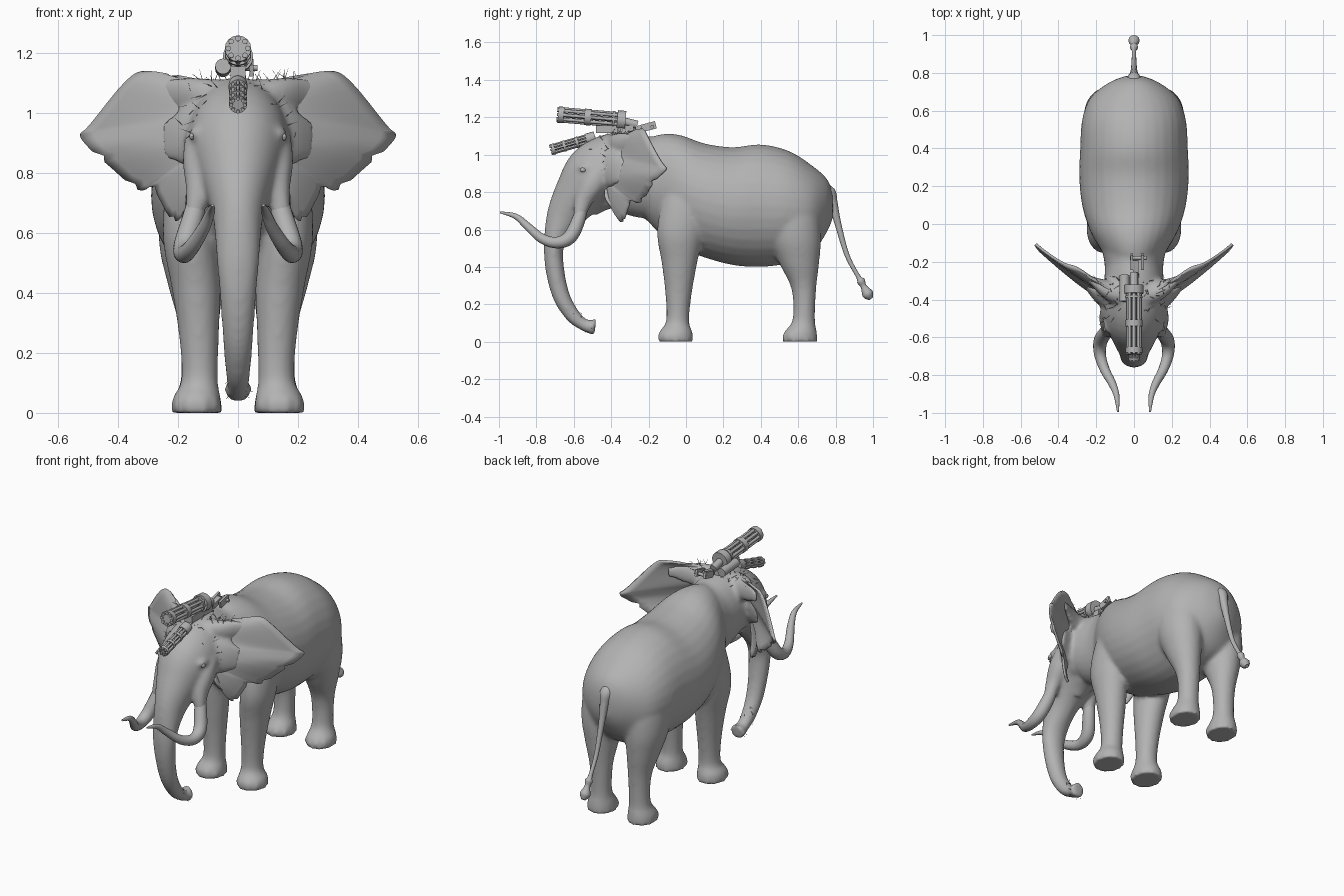
import bpy, bmesh, math, random
from mathutils import Vector, Matrix
from mathutils.bvhtree import BVHTree

cube = bpy.data.objects.get("Cube")
if cube:
    bpy.data.objects.remove(cube, do_unlink=True)
random.seed(4)

grey = bpy.data.materials.new("plain grey")
grey.use_nodes = True
grey.diffuse_color = (0.45, 0.45, 0.45, 1)
grey.node_tree.nodes["Principled BSDF"].inputs["Base Color"].default_value = grey.diffuse_color


def finish(name, bm, angle=40):
    bmesh.ops.recalc_face_normals(bm, faces=bm.faces)
    mesh = bpy.data.meshes.new(name)
    bm.to_mesh(mesh)
    bm.free()
    mesh.materials.append(grey)
    mesh.shade_smooth()
    mesh.set_sharp_from_angle(angle=math.radians(angle))
    obj = bpy.data.objects.new(name, mesh)
    bpy.context.collection.objects.link(obj)
    return obj


def spline(points, steps):
    """Catmull-Rom interpolation of equal-length tuples."""
    pts = [points[0]] + list(points) + [points[-1]]
    out = []
    for a, b, c, d in zip(pts, pts[1:], pts[2:], pts[3:]):
        for i in range(steps):
            t = i / steps
            out.append([q + (r - p) * t / 2 + (p - 2.5 * q + 2 * r - s / 2) * t * t
                        + (1.5 * (q - r) + (s - p) / 2) * t ** 3
                        for p, q, r, s in zip(a, b, c, d)])
    return out + [list(points[-1])]


def loft(bm, sections, normal=None, sides=24, steps=5):
    """Closed tube through (x, y, z, half width, half depth) sections."""
    secs = spline(sections, steps)
    rings = []
    for i, (x, y, z, w, h) in enumerate(secs):
        n = normal
        side = Vector((1, 0, 0))
        if n is None:
            nxt, prv = secs[min(i + 1, len(secs) - 1)], secs[max(i - 1, 0)]
            t = (Vector(nxt[:3]) - Vector(prv[:3])).normalized()
            side = (side - t * side.dot(t)).normalized()
            n = side.cross(t)
        angles = [math.tau * k / sides for k in range(sides)]
        rings.append([bm.verts.new(Vector((x, y, z)) + side * w * math.cos(a) + n * h * math.sin(a))
                      for a in angles])
    for r, s in zip(rings, rings[1:]):
        for k in range(sides):
            j = (k + 1) % sides
            bm.faces.new((r[k], r[j], s[j], s[k]))
    bm.faces.new(rings[0])
    bm.faces.new(rings[-1])


def ball(bm, centre, size):
    m = Matrix.Translation(centre) @ Matrix.Diagonal((*size, 1))
    bmesh.ops.create_uvsphere(bm, u_segments=16, v_segments=10, radius=1, matrix=m)


def rod(bm, start, end, r1, r2=None, sides=16):
    a, b = Vector(start), Vector(end)
    m = Matrix.Translation((a + b) / 2) @ (b - a).to_track_quat('Z', 'Y').to_matrix().to_4x4()
    bmesh.ops.create_cone(bm, cap_ends=True, segments=sides, radius1=r1,
                          radius2=r1 if r2 is None else r2, depth=(b - a).length, matrix=m)


def box(bm, centre, size, tilt=0):
    m = Matrix.Translation(centre) @ Matrix.Rotation(tilt, 4, 'X') @ Matrix.Diagonal((*size, 1))
    bmesh.ops.create_cube(bm, size=1, matrix=m)


# Torso, head, trunk and legs, fused into one skin
bm = bmesh.new()
torso = [(-.23, 1.08, .67, .12), (-.13, 1.11, .57, .18), (-.03, 1.105, .5, .235),
         (.1, 1.06, .45, .275), (.25, 1.04, .41, .29), (.4, 1.055, .4, .285),
         (.55, 1.02, .42, .275), (.67, .945, .47, .23), (.75, .875, .58, .13), (.785, .8, .66, .04)]
loft(bm, [(0, y, (t + b) / 2, w, (t - b) / 2) for y, t, b, w in torso], Vector((0, 0, 1)), 32)
head = [(-.05, .88, .19, .2), (-.22, .88, .155, .22), (-.36, .92, .165, .2), (-.48, .885, .165, .18),
        (-.575, .785, .125, .135), (-.655, .66, .085, .095), (-.705, .52, .072, .055),
        (-.7, .38, .06, .05), (-.665, .24, .05, .046), (-.605, .14, .042, .04),
        (-.545, .09, .037, .033), (-.51, .08, .045, .038), (-.485, .077, .045, .047)]
loft(bm, [(0, *s) for s in head], None, 32)
front_leg = [(.138, -.055, 0, .084, .095), (.138, -.055, .05, .08, .09), (.128, -.045, .11, .061, .062),
             (.13, -.04, .25, .066, .07), (.14, -.035, .42, .082, .095), (.16, -.03, .58, .09, .125),
             (.155, .0, .75, .085, .13), (.13, .02, .9, .07, .1)]
hind_leg = [(.135, .61, 0, .082, .095), (.135, .612, .05, .078, .088), (.13, .63, .12, .06, .06),
            (.13, .63, .28, .066, .066), (.14, .605, .42, .092, .107), (.145, .58, .56, .118, .142),
            (.135, .56, .72, .122, .145), (.11, .52, .88, .1, .11)]
for s in (1, -1):
    for leg in (front_leg, hind_leg):
        loft(bm, [(s * p[0], *p[1:]) for p in leg], Vector((0, 1, 0)))
        # toenails
        for a in (-50, -17, 17, 50):
            t = math.radians(a)
            ball(bm, (s * leg[0][0] + .075 * math.sin(t), leg[0][1] - .085 * math.cos(t), .026),
                 (.017, .014, .026))
    # brow, cheek and tusk socket
    ball(bm, (s * .13, -.53, .93), (.035, .05, .025))
    loft(bm, [(s * .125, -.44, .93, .05, .06), (s * .13, -.5, .84, .055, .065),
              (s * .132, -.55, .75, .043, .048), (s * .148, -.575, .65, .03, .03)], None, 16)
    # fleshy base of the ear, thinning outwards
    loft(bm, [(s * .03, -.37, 1.03, .08, .085), (s * .14, -.345, 1.05, .05, .07),
              (s * .22, -.3, 1.06, .022, .055), (s * .3, -.25, 1.065, .007, .03)], None, 20)
    loft(bm, [(s * .09, -.405, .92, .08, .12), (s * .17, -.385, .92, .045, .1),
              (s * .25, -.335, .91, .01, .06)], None, 20)
# lower jaw
loft(bm, [(0, -.34, .8, .1, .07), (0, -.44, .75, .075, .05), (0, -.5, .69, .03, .025)])
skin = finish("body_skin", bm)
remesh = skin.modifiers.new("fuse", 'REMESH')
remesh.mode = 'VOXEL'
remesh.voxel_size = .011
remesh.use_smooth_shade = True
smooth = skin.modifiers.new("soften", 'SMOOTH')
smooth.factor = .5
smooth.iterations = 10
tree = BVHTree.FromObject(skin, bpy.context.evaluated_depsgraph_get())

# Ears: sheets from the head to a ragged rim, with a soft cupped bend
root = [(.05, -.36, 1.09), (.08, -.36, 1.08), (.11, -.37, 1.04), (.13, -.38, 1), (.14, -.4, .96),
        (.14, -.41, .93), (.14, -.42, .9), (.14, -.42, .87), (.14, -.42, .85), (.14, -.42, .84),
        (.14, -.42, .83), (.14, -.43, .82)]
rim = [(.18, -.32, 1.115), (.3, -.24, 1.135), (.37, -.205, 1.105), (.49, -.13, .96), (.522, -.115, .925),
       (.495, -.14, .885), (.42, -.19, .82), (.33, -.25, .745), (.28, -.29, .75), (.225, -.325, .655),
       (.19, -.36, .65), (.165, -.41, .73)]
for s, name in ((1, "left_ear"), (-1, "right_ear")):
    bm = bmesh.new()
    grid = []
    for i, (a, b) in enumerate(zip(spline(root, 4), spline(rim, 4))):
        a, b = Vector(a), Vector(b)
        if i > 18 and i % 5 == 2:
            b = b.lerp(a, .06)
        row = []
        for k in range(9):
            t = k / 8
            p = a.lerp(b, t)
            p.y -= .015 * math.sin(math.pi * t) - .008 * math.sin(i * .5) * t
            row.append(bm.verts.new((s * p.x, p.y, p.z)))
        grid.append(row)
    for r, q in zip(grid, grid[1:]):
        for k in range(8):
            bm.faces.new((r[k], r[k + 1], q[k + 1], q[k]))
    ear = finish(name, bm, 60)
    thick = ear.modifiers.new("thickness", 'SOLIDIFY')
    thick.thickness = .014
    thick.offset = 0

# Tusks and eyes
tusk = [(.13, -.55, .74, .028), (.15, -.575, .65, .036), (.177, -.62, .56, .037), (.18, -.69, .53, .031),
        (.155, -.77, .552, .026), (.115, -.845, .615, .021), (.092, -.91, .67, .015), (.085, -.995, .692, .005)]
for s, side in ((1, "left"), (-1, "right")):
    bm = bmesh.new()
    loft(bm, [(s * x, y, z, r, r) for x, y, z, r in tusk], None, 16)
    finish(side + "_tusk", bm)
    bm = bmesh.new()
    eye = tree.find_nearest(Vector((s * .2, -.57, .9)))[0]
    ball(bm, eye, (.008, .016, .012))
    finish(side + "_eye", bm)

# Tail with a tuft
bm = bmesh.new()
loft(bm, [(0, y, z, r, r) for y, z, r in ((.67, .8, .04), (.755, .8, .04), (.785, .74, .026), (.81, .64, .018),
          (.86, .465, .013), (.92, .35, .012), (.935, .325, .022), (.95, .295, .016), (.972, .255, .03),
          (.99, .23, .012))], None, 12)
finish("tail", bm)


# Rotary guns: a ring of barrels held by collars
def rotary_gun(name, start, end, radius, count, collars):
    bm = bmesh.new()
    a, b = Vector(start), Vector(end)
    d = (b - a).normalized()
    up = Vector((1, 0, 0)).cross(d)
    for k in range(count):
        t = math.tau * k / count
        off = (Vector((1, 0, 0)) * math.cos(t) + up * math.sin(t)) * radius * .74
        rod(bm, a + off, b + off, radius * .2, sides=12)
    rod(bm, a + d * .02, b, radius * .3)
    for f, length, scale in collars:
        c = a.lerp(b, f)
        rod(bm, c, c + d * length, radius * scale)
    return finish(name, bm)


rotary_gun("large_rotary_gun", (0, -.69, 1.215), (0, -.34, 1.185), .044, 8,
           [(.02, .03, 1), (.42, .035, 1), (.85, .012, 1), (.92, .045, 1.15)])
rotary_gun("small_rotary_gun", (0, -.725, 1.025), (0, -.5, 1.09), .03, 8,
           [(.04, .015, 1), (.3, .015, 1), (.6, .015, 1), (.85, .05, 1.05)])

# Gun mount, motor, ammunition drum and rear grips
bm = bmesh.new()
box(bm, (0, -.38, 1.135), (.05, .2, .04))
box(bm, (0, -.35, 1.155), (.03, .08, .05))
rod(bm, (-.05, -.41, 1.155), (-.05, -.27, 1.145), .026)
rod(bm, (0, -.34, 1.18), (0, -.26, 1.16), .022)
box(bm, (.01, -.23, 1.145), (.03, .08, .03), .2)
for x in (-.012, .045):
    box(bm, (x, -.2, 1.15), (.014, .08, .04), .25)
rod(bm, (-.02, -.18, 1.15), (.065, -.18, 1.15), .01, sides=10)
finish("gun_mount", bm)

# Bristles on the crown and trunk tip
bm = bmesh.new()
for i in range(110):
    if i < 90:
        probe = Vector((random.uniform(-.2, .2), random.uniform(-.52, -.28), 1.3))
        hit = tree.ray_cast(probe, Vector((0, 0, -1)))
        size = .04
    else:
        probe = Vector((random.uniform(-.1, .1), random.uniform(-.6, -.5), random.uniform(0, .2)))
        hit = tree.find_nearest(probe)
        size = .016
    if hit[0]:
        lean = Vector([random.uniform(-.9, .9) for _ in range(3)])
        rod(bm, hit[0], hit[0] + (hit[1] * .5 + lean).normalized() * size, .0016, .0003, 3)
finish("bristles", bm)
